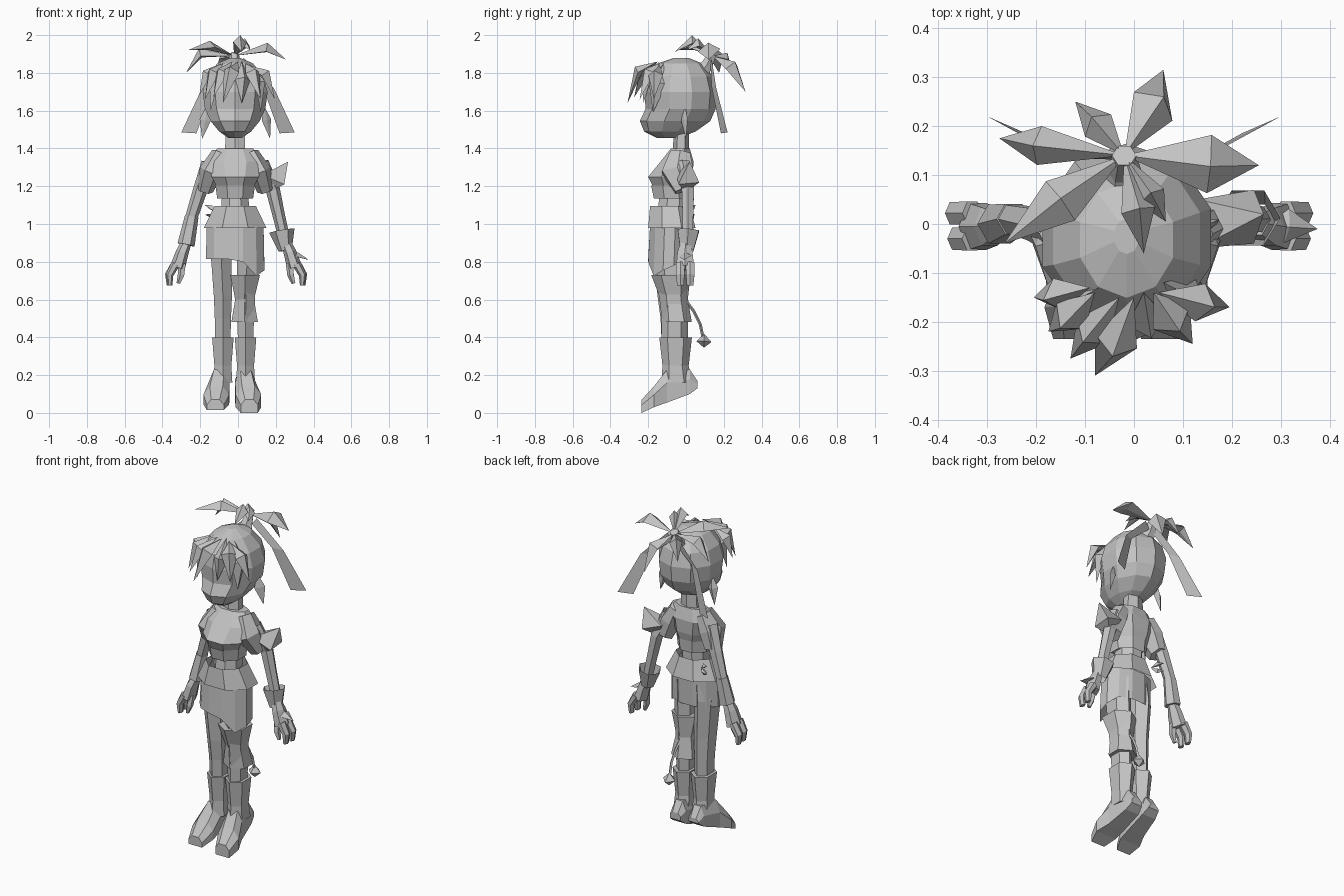
import bpy, bmesh, math
from mathutils import Vector as V

mat = bpy.data.materials.new("plain_grey")
mat.diffuse_color = (0.55, 0.55, 0.55, 1)


def finish(name, bm):
    bmesh.ops.recalc_face_normals(bm, faces=bm.faces)
    me = bpy.data.meshes.new(name)
    bm.to_mesh(me)
    bm.free()
    me.materials.append(mat)
    ob = bpy.data.objects.new(name, me)
    bpy.context.collection.objects.link(ob)
    return ob


def skin(name, loops, caps=True):
    """Join equal-sized loops of points into a body."""
    bm = bmesh.new()
    rows = [[bm.verts.new(p) for p in lp] for lp in loops]
    n = len(rows[0])
    for a, b in zip(rows, rows[1:]):
        for i in range(n):
            j = (i + 1) % n
            bm.faces.new((a[i], a[j], b[j], b[i]))
    if caps:
        bm.faces.new(rows[0][::-1])
        bm.faces.new(rows[-1])
    return finish(name, bm)


def ring(cx, y0, y1, z, rx, n):
    k = 1 / math.cos(math.pi / n)
    ang = [math.tau * (i + .5) / n for i in range(n)]
    return [(cx + k * rx * math.cos(a), (y0 + y1) / 2 + k * (y1 - y0) / 2 * math.sin(a), z) for a in ang]


def loft(name, rings, n=8, caps=True):
    """Rings of (x centre, front y, back y, z, half width)."""
    return skin(name, [ring(*r, n) for r in rings], caps)


def tube(name, pts, radii, n=6, caps=True):
    """Faceted limb along a path; a radius may be (wide, deep)."""
    pts = [V(p) for p in pts]
    loops = []
    for k, p in enumerate(pts):
        d = (pts[min(k + 1, len(pts) - 1)] - pts[max(k - 1, 0)]).normalized()
        u = V((0, 1, 0)).cross(d).normalized()
        w = d.cross(u)
        r = radii[k]
        a, b = r if isinstance(r, tuple) else (r, r)
        loops.append([p + u * a * math.cos(math.tau * i / n) + w * b * math.sin(math.tau * i / n)
                      for i in range(n)])
    return skin(name, loops, caps)


def leaf(name, root, mid, tip, width, thick=0.02):
    """Pointed lock with a raised ridge."""
    root, mid, tip = V(root), V(mid), V(tip)
    d = tip - root
    n = (mid - (root + tip) / 2)
    n = (n - d * n.dot(d) / d.dot(d)).normalized()
    s = d.cross(n).normalized() * width
    bm = bmesh.new()
    r, t, a, b, up, dn = [bm.verts.new(p) for p in
                          (root, tip, mid + s - n * thick, mid - s - n * thick,
                           mid + n * thick, mid - n * thick * 1.5)]
    for q in ((a, up), (up, b), (b, dn), (dn, a)):
        bm.faces.new((r, q[0], q[1]))
        bm.faces.new((t, q[1], q[0]))
    return finish(name, bm)


def hull(name, pts):
    bm = bmesh.new()
    for p in pts:
        bm.verts.new(p)
    bmesh.ops.convex_hull(bm, input=bm.verts)
    return finish(name, bm)


# Head and neck
loft("head", [(-.015, -.15, -.04, 1.455, .035), (-.015, -.215, .045, 1.49, .085),
              (-.015, -.235, .12, 1.545, .13), (-.015, -.205, .148, 1.61, .16),
              (-.015, -.21, .155, 1.70, .172), (-.015, -.195, .135, 1.78, .15),
              (-.015, -.145, .08, 1.85, .095), (-.015, -.06, .01, 1.88, .025)], 10)
hull("nose", [(-.03, -.22, 1.55), (0, -.22, 1.55), (-.015, -.245, 1.545), (-.015, -.215, 1.6)])
loft("neck", [(-.015, -.065, .01, 1.36, .055), (-.015, -.06, .01, 1.48, .05)], 6, False)

# Fringe: long outer locks, then locks lying on the face
fringe = [((-.09, -.13, 1.85), (-.17, -.15, 1.80), (-.205, -.15, 1.68), .035),
          ((-.08, -.14, 1.85), (-.14, -.20, 1.81), (-.175, -.22, 1.66), .04),
          ((-.03, -.15, 1.86), (-.095, -.23, 1.81), (-.13, -.275, 1.67), .04),
          ((0, -.15, 1.86), (-.04, -.255, 1.82), (-.08, -.31, 1.64), .045),
          ((.04, -.14, 1.85), (.085, -.205, 1.81), (.12, -.245, 1.66), .045),
          ((.05, -.14, 1.84), (.15, -.165, 1.80), (.195, -.17, 1.66), .04),
          ((.06, -.12, 1.85), (.125, -.155, 1.75), (.12, -.175, 1.59), .05),
          ((-.07, -.13, 1.85), (-.135, -.165, 1.76), (-.145, -.18, 1.60), .04),
          ((.02, -.14, 1.86), (.03, -.215, 1.77), (.02, -.225, 1.64), .04)]
for i, (r, m, t, w) in enumerate(fringe):
    leaf(f"fringe_lock_{i}", r, m, t, w)

# Locks hanging beside the jaw
for s, side in ((-1, "left"), (1, "right")):
    leaf(f"side_lock_{side}", (-.015 + s * .145, -.01, 1.64), (-.015 + s * .16, .0, 1.55),
         (-.01 + s * .18, .0, 1.45), .03, .01)

# Tied tuft on the crown
tube("hair_tie", [(-.015, .07, 1.79), (-.02, .11, 1.84), (-.02, .14, 1.90)], [.055, .035, .025])
tuft = [((.05, .25, 1.845), (.06, .315, 1.70), .05), ((-.08, .21, 1.89), (-.12, .25, 1.79), .035),
        ((-.20, .16, 1.91), (-.275, .175, 1.80), .04), ((-.15, .05, 1.95), (-.265, -.04, 1.92), .05),
        ((.155, .12, 1.94), (.255, .12, 1.87), .06), ((.01, .03, 1.98), (.02, -.06, 1.91), .035),
        ((.035, .06, 1.965), (.065, .005, 1.92), .03)]
for i, (m, t, w) in enumerate(tuft):
    leaf(f"tuft_lock_{i}", (-.02, .14, 1.89), m, t, w)

# Hair ribbons
for s, side in ((-1, "left"), (1, "right")):
    bm = bmesh.new()
    q = [(0, .13, 1.84), (.13, .135, 1.73), (.22, .185, 1.48), (.30, .22, 1.485),
         (.19, .16, 1.72), (.03, .135, 1.88)]
    v = [bm.verts.new((s * x, y, z)) for x, y, z in q]
    bm.faces.new((v[0], v[1], v[4], v[5]))
    bm.faces.new((v[1], v[2], v[3], v[4]))
    finish(f"ribbon_{side}", bm)

# Torso, waist and clothes
loft("chest", [(-.015, -.17, .02, 1.19, .095), (-.015, -.2, .035, 1.25, .125),
               (-.015, -.135, .04, 1.33, .145), (-.015, -.08, .02, 1.40, .095)])
loft("lower_band", [(-.015, -.17, .02, 1.135, .095), (-.015, -.185, .025, 1.205, .105)], 8, False)
loft("waist", [(-.015, -.15, .01, 1.07, .075), (-.015, -.14, .01, 1.15, .07)], 8, False)
loft("hip_wrap", [(-.015, -.2, .05, .98, .165), (-.015, -.19, .02, 1.095, .11)], 8, False)
for z in (1.04, 1.09):
    leaf("side_bow", (-.11, .01, 1.06), (-.14, .03, z), (-.175, .05, z + .01), .015, .01)

# Shorts with a longer hem at the front right
hem_z = [.78, .815, .815, .815, .815, .815, .815, .815, .815, .80, .725, .755]
top = ring(-.015, -.19, .02, 1.0, .15, 12)
hem = [(x, y, z) for (x, y, _), z in zip(ring(-.015, -.20, .015, 0, .155, 12), hem_z)]
skin("shorts", [hem, top], False)

# Legs, right stocking, boots
loft("left_leg", [(-.08, -.12, .0, .38, .04), (-.08, -.125, .0, .5, .043),
                  (-.08, -.14, .0, .62, .048), (-.09, -.16, .005, .85, .055),
                  (-.08, -.16, .0, .95, .055)], 6, False)
loft("right_leg", [(.04, -.12, .0, .38, .04), (.04, -.12, .0, .5, .045),
                   (.045, -.14, .0, .7, .05), (.05, -.16, .0, .95, .055)], 6, False)
loft("right_stocking", [(.035, -.12, .02, .48, .07), (.035, -.125, .0, .60, .05),
                        (.038, -.17, .01, .73, .078)], 6)
for name, cx, s in (("left", -.08, -1), ("right", .04, 1)):
    loft(f"{name}_boot", [(cx, -.12, .02, .16, .05), (cx, -.115, .005, .25, .045),
                          (cx, -.13, .02, .40, .057)], 6)
    rows = []
    for y, z0, z1, w, dx in ((.06, .13, .17, .035, 0), (.02, .10, .23, .045, 0),
                             (-.10, .055, .23, .055, .01), (-.17, .03, .14, .068, .025),
                             (-.235, .0, .07, .045, .03)):
        c = cx + s * dx - .01
        lift = .015 if s < 0 else 0
        zm = z0 + (z1 - z0) * .6
        rows.append([(c - w, y, z0 + lift), (c + w, y, z0 + lift), (c + w, y, zm),
                     (c + w * .5, y, z1), (c - w * .5, y, z1), (c - w, y, zm)])
    skin(f"{name}_foot", rows)

# Arms, sleeves, cuffs and hands
for name, s, path in (("left", -1, [(-.15, -.02, 1.32), (-.20, 0, 1.18), (-.245, .01, 1.04), (-.27, .0, .90)]),
                      ("right", 1, [(.12, -.02, 1.32), (.185, .01, 1.18), (.215, .01, 1.05), (.25, .01, .90)])):
    wx = path[-1][0]
    tube(f"{name}_arm", path, [.045, .038, .033, .03], 6, False)
    o = -.03 if s < 0 else 0
    tube(f"{name}_sleeve", [(o + s * .07, -.03, 1.375), (o + s * .115, -.045, 1.28), (o + s * .145, -.01, 1.18)],
         [(.04, .06), (.06, .095), (.045, .055)])
    tube(f"{name}_palm", [(wx, 0, .91), (wx + s * .025, -.005, .85), (wx + s * .05, -.005, .77)],
         [.026, (.034, .045), (.04, .055)])
    for i, (dy, dx) in enumerate(((-.03, .09), (.022, .095))):
        tube(f"{name}_finger_{i}", [(wx + s * .06, dy, .79), (wx + s * (dx + .002), dy, .73),
                                    (wx + s * dx, dy, .675)], [(.024, .028), (.02, .026), (.012, .02)])
    tube(f"{name}_thumb", [(wx + s * .025, -.02, .79), (wx + s * .03, -.03, .73),
                           (wx + s * .045, -.03, .685)], [.022, .019, .011], 5)
tube("left_cuff", [(-.245, .01, 1.04), (-.275, 0, .89)], [.036, .046])
tube("right_cuff", [(.232, .012, .965), (.25, .005, .86)], [(.068, .065), (.036, .04)], 6, False)
leaf("right_cuff_point", (.27, 0, .85), (.315, -.005, .84), (.375, -.01, .81), .035, .01)
hull("shoulder_flap", [(.13, -.05, 1.26), (.13, .05, 1.26), (.265, .02, 1.33),
                       (.245, -.04, 1.21), (.245, .07, 1.22), (.17, 0, 1.17)])

# Hanging cord with a pointed bead
tube("cord", [(.035, -.01, .62), (.035, .01, .58), (.04, .04, .54), (.045, .075, .47), (.045, .09, .40)],
     [.008] * 5, 4)
hull("cord_bead", [(.045, .095, .42), (.045, .095, .345), (.045, .055, .38), (.045, .135, .375),
                   (.005, .095, .38), (.085, .095, .38)])
